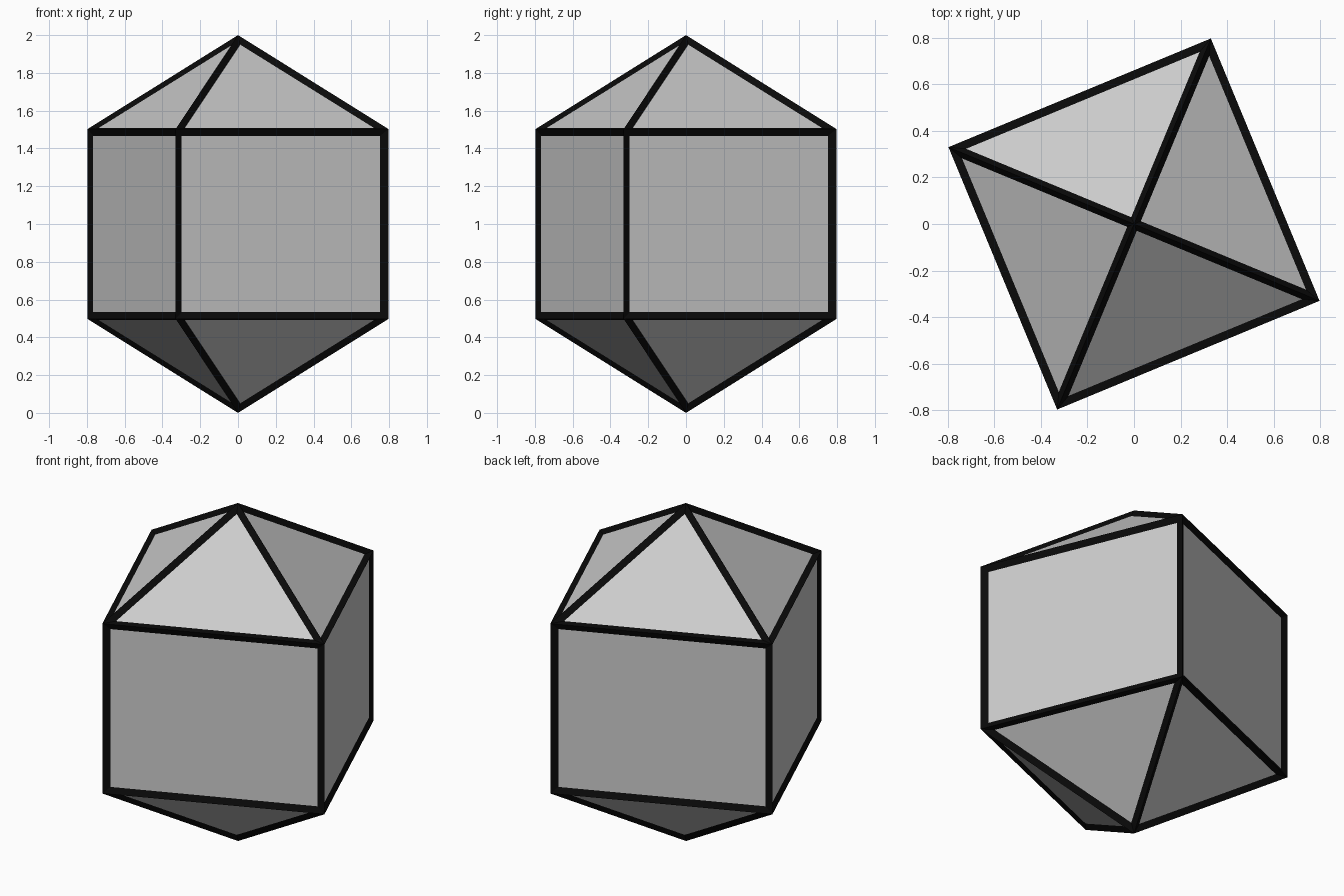
import bpy, bmesh
from math import radians
from mathutils import Matrix

if "Cube" in bpy.data.objects:
    bpy.data.objects.remove(bpy.data.objects["Cube"])

RADIUS, HALF, APEX, MID = 0.84, 0.492, 0.975, 1.0


def crystal(name):
    """Square prism with a pyramid on each end, turned about z."""
    bm = bmesh.new()
    bmesh.ops.create_cone(bm, cap_ends=True, segments=4, radius1=RADIUS,
                          radius2=RADIUS, depth=2 * HALF)
    bm.normal_update()
    caps = [f for f in bm.faces if abs(f.normal.z) > 0.9]
    for v in bmesh.ops.poke(bm, faces=caps)["verts"]:
        v.co = (0, 0, APEX if v.co.z > 0 else -APEX)
    # one corner points to the right, slightly towards the front
    right = max((v.co for v in bm.verts if abs(v.co.z) < 0.9),
                key=lambda c: c.x + 0.01 * c.y)
    turn = radians(-22.5) - (0 if abs(right.y) < 0.01 else radians(45))
    bmesh.ops.transform(bm, verts=bm.verts,
                        matrix=Matrix.Translation((0, 0, MID)) @ Matrix.Rotation(turn, 4, 'Z'))
    bmesh.ops.recalc_face_normals(bm, faces=bm.faces)
    mesh = bpy.data.meshes.new(name)
    bm.to_mesh(mesh)
    bm.free()
    obj = bpy.data.objects.new(name, mesh)
    bpy.context.collection.objects.link(obj)
    return obj


# Grey faceted body
crystal("crystal_body")

# Black bars along every edge
bars = crystal("edge_bars")
black = bpy.data.materials.new("black")
black.diffuse_color = (0.003, 0.003, 0.003, 1)
black.use_nodes = True
black.node_tree.nodes["Principled BSDF"].inputs["Base Color"].default_value = black.diffuse_color
bars.data.materials.append(black)
wire = bars.modifiers.new("bars", 'WIREFRAME')
wire.thickness = 0.05
wire.offset = 0
wire.use_even_offset = True
wire.use_replace = True
